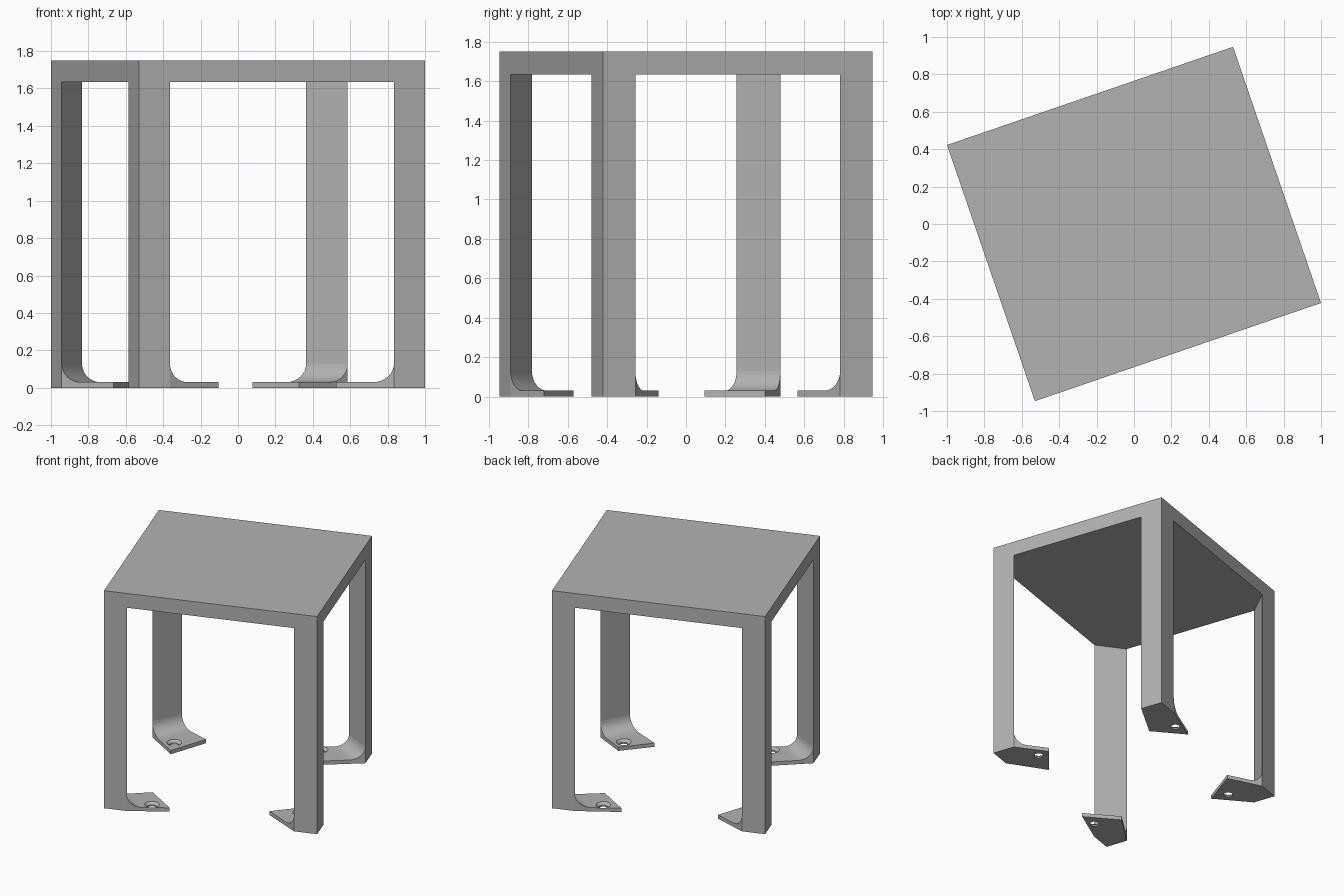
import bpy, bmesh, math
from mathutils import Vector, Matrix

cube = bpy.data.objects.get("Cube")
if cube:
    bpy.data.objects.remove(cube)

HEIGHT, UNDERSIDE = 1.75, 1.635
LENGTH, WIDTH = 1.617, 1.448
LEG = 0.175
PLATE, FILLET, FILLET_PART = 0.03, 0.1, 0.36
TURN = Matrix.Rotation(math.radians(18.94), 3, 'Z')

grey = bpy.data.materials.new("plain_grey")
grey.use_nodes = True
grey.diffuse_color = (0.45, 0.45, 0.45, 1)
grey.node_tree.nodes["Principled BSDF"].inputs["Base Color"].default_value = grey.diffuse_color


def finish(bm, name):
    bmesh.ops.recalc_face_normals(bm, faces=bm.faces[:])
    mesh = bpy.data.meshes.new(name)
    bm.to_mesh(mesh)
    bm.free()
    mesh.materials.append(grey)
    ob = bpy.data.objects.new(name, mesh)
    bpy.context.collection.objects.link(ob)
    return ob


def activate(ob):
    bpy.ops.object.select_all(action='DESELECT')
    ob.select_set(True)
    bpy.context.view_layer.objects.active = ob


def corner_points(sx, sy):
    """Corner of the top, then the leg's ends along the long and short sides."""
    c = Vector((sx * LENGTH / 2, sy * WIDTH / 2, 0))
    return [TURN @ p for p in (c, c - Vector((sx * LEG, 0, 0)), c - Vector((0, sy * LEG, 0)))]


CORNERS = [(-1, -1), (1, -1), (1, 1), (-1, 1)]

# Top slab and the four triangular legs as one clean body
bm = bmesh.new()
top, under, legs = [], [], []
for sx, sy in CORNERS:
    corner, along, across = corner_points(sx, sy)
    tri = [along, corner, across] if sx * sy < 0 else [across, corner, along]
    top.append(bm.verts.new(corner + Vector((0, 0, HEIGHT))))
    high = [bm.verts.new(p + Vector((0, 0, UNDERSIDE))) for p in tri]
    low = [bm.verts.new(p) for p in tri]
    under += [high[0], high[2]]
    legs.append(high)
    bm.faces.new(low)
    for i in range(3):
        j = (i + 1) % 3
        bm.faces.new((low[i], low[j], high[j], high[i]))
bm.faces.new(top)
bm.faces.new(under)
for i in range(4):
    j = (i + 1) % 4
    bm.faces.new((legs[i][1], legs[i][2], legs[j][0], legs[j][1], top[j], top[i]))
finish(bm, "top_and_legs")

# Side profile of a foot: fraction along the foot, height
PROFILE = [(0, 0), (1, 0), (1, PLATE)]
for k in range(9):
    a = math.pi / 2 * k / 8
    PROFILE.append((FILLET_PART * (1 - math.sin(a)), PLATE + FILLET * (1 - math.cos(a))))


def make_foot(name, corner, long_end, short_end, hole):
    _, along, across = corner_points(*corner)
    bm = bmesh.new()
    sides = []
    for start, end in ((along, long_end), (across, short_end)):
        end = Vector((*end, 0))
        sides.append([bm.verts.new(start.lerp(end, t) + Vector((0, 0, z))) for t, z in PROFILE])
        bm.faces.new(sides[-1])
    for i in range(len(PROFILE)):
        j = (i + 1) % len(PROFILE)
        bm.faces.new((sides[0][i], sides[0][j], sides[1][j], sides[1][i]))
    foot = finish(bm, name)

    # Countersunk screw hole
    bm = bmesh.new()
    rings = []
    for r, z in ((0.033, -0.02), (0.033, 0.012), (0.055, PLATE), (0.055, PLATE + 0.02)):
        rings.append([bm.verts.new((hole[0] + r * math.cos(math.tau * k / 32),
                                    hole[1] + r * math.sin(math.tau * k / 32), z))
                      for k in range(32)])
    for lo, hi in zip(rings, rings[1:]):
        for k in range(32):
            n = (k + 1) % 32
            bm.faces.new((lo[k], lo[n], hi[n], hi[k]))
    bm.faces.new(rings[0])
    bm.faces.new(rings[-1])
    cutter = finish(bm, name + "_hole_cutter")
    cutter.hide_render = True
    mod = foot.modifiers.new("screw_hole", 'BOOLEAN')
    mod.operation, mod.solver, mod.object = 'DIFFERENCE', 'EXACT', cutter
    activate(foot)
    bpy.ops.object.modifier_apply(modifier=mod.name)
    bpy.data.objects.remove(cutter)
    activate(foot)
    bpy.ops.object.shade_smooth_by_angle(angle=math.radians(30))


# Feet, each swung slightly differently
make_foot("front_right_foot", (-1, -1), (-0.105, -0.72), (-0.36, -0.57), (-0.243, -0.745))
make_foot("front_left_foot", (1, -1), (0.525, -0.35), (0.70, -0.14), (0.72, -0.237))
make_foot("back_left_foot", (1, 1), (0.077, 0.71), (0.327, 0.565), (0.22, 0.737))
make_foot("back_right_foot", (-1, 1), (-0.564, 0.40), (-0.665, 0.095), (-0.723, 0.222))
